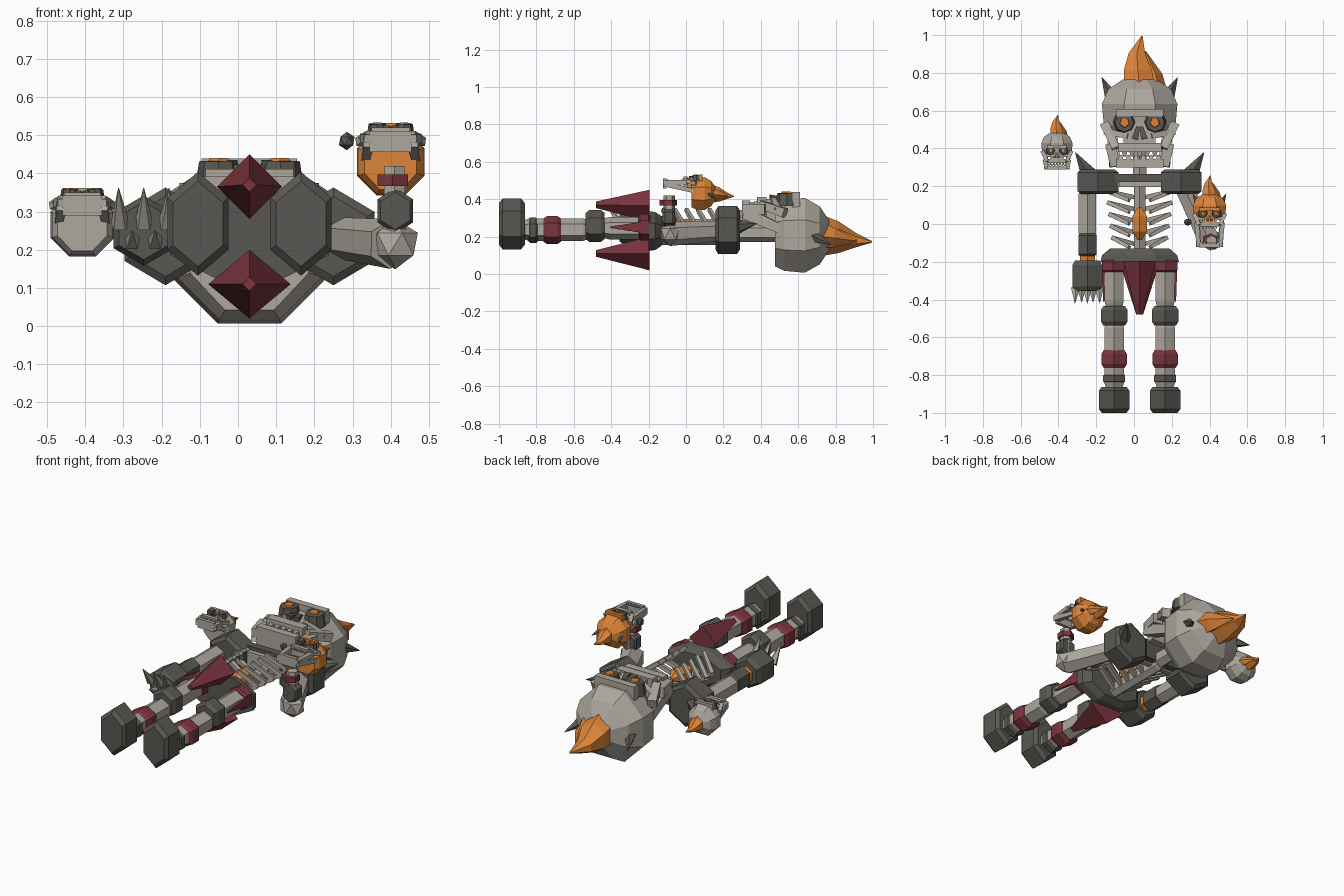
import bpy, bmesh, math
from mathutils import Vector, Matrix

if "Cube" in bpy.data.objects:
    bpy.data.objects.remove(bpy.data.objects["Cube"])

def material(name, rgb):
    m = bpy.data.materials.new(name)
    m.diffuse_color = (*rgb, 1)
    m.use_nodes = True
    m.node_tree.nodes["Principled BSDF"].inputs["Base Color"].default_value = m.diffuse_color
    return m

BONE = material("bone", (0.42, 0.39, 0.34))
IRON = material("dark_iron", (0.10, 0.097, 0.085))
RED = material("dark_red", (0.20, 0.035, 0.048))
FIRE = material("fire_orange", (0.72, 0.23, 0.04))
CX = 0.03  # body centre line

def finish(name, bm, mat, M=None):
    bmesh.ops.recalc_face_normals(bm, faces=bm.faces)
    me = bpy.data.meshes.new(name)
    bm.to_mesh(me)
    bm.free()
    me.materials.append(mat)
    ob = bpy.data.objects.new(name, me)
    bpy.context.collection.objects.link(ob)
    if M is not None:
        ob.matrix_basis = M
    return ob

def loft(name, mat, rings, n=6, phase=0.0, M=None):
    """Rings along y: (y, centre x, centre z, radius x, radius z)."""
    bm = bmesh.new()
    loops = []
    for y, cx, cz, rx, rz in rings:
        loops.append([bm.verts.new((cx + rx * math.sin(phase + 2 * math.pi * i / n), y,
                                    cz + rz * math.cos(phase + 2 * math.pi * i / n))) for i in range(n)])
    for a, b in zip(loops, loops[1:]):
        for i in range(n):
            bm.faces.new((a[i], a[(i + 1) % n], b[(i + 1) % n], b[i]))
    bm.faces.new(loops[0])
    bm.faces.new(loops[-1])
    return finish(name, bm, mat, M)

def hexpad(name, mat, y0, y1, cx, cz, wx, hz, bevel=0.02):
    """Hexagonal block along y with chamfered ends."""
    rx = wx / math.cos(math.pi / 6)
    k = 0.82
    return loft(name, mat, [(y0, cx, cz, rx * k, hz * k), (y0 + bevel, cx, cz, rx, hz),
                            (y1 - bevel, cx, cz, rx, hz), (y1, cx, cz, rx * k, hz * k)])

def bar(name, mat, a, b, r1, r2=None, n=4, M=None):
    """Tapered rod from a to b."""
    a, b = Vector(a), Vector(b)
    r2 = r1 if r2 is None else r2
    bm = bmesh.new()
    bmesh.ops.create_cone(bm, cap_ends=True, segments=n, radius1=r1, radius2=r2, depth=(b - a).length)
    T = Matrix.Translation((a + b) / 2) @ (b - a).to_track_quat('Z', 'Y').to_matrix().to_4x4()
    if n == 4:
        T = T @ Matrix.Rotation(math.pi / 4, 4, 'Z')
    bm.transform(T)
    return finish(name, bm, mat, M)

def box(name, mat, lo, hi, M=None):
    lo, hi = Vector(lo), Vector(hi)
    bm = bmesh.new()
    bmesh.ops.create_cube(bm, size=1)
    bm.transform(Matrix.Translation((lo + hi) / 2) @ Matrix.Diagonal((*(hi - lo), 1)))
    return finish(name, bm, mat, M)

def gem(name, mat, centre, size, sub=1):
    bm = bmesh.new()
    bmesh.ops.create_icosphere(bm, subdivisions=sub, radius=1)
    bm.transform(Matrix.Translation(centre) @ Matrix.Diagonal((*size, 1)))
    return finish(name, bm, mat)

def skull(tag, centre, s, shell=BONE, horns=True, drop=0.0):
    """Burning skull, face up, crown toward +y."""
    M = Matrix.Translation(centre) @ Matrix.Scale(s, 4)
    k = 1 / math.cos(math.pi / 8)
    loft(tag + "cranium", shell, [(y, 0, z, r * k, h * k) for y, z, r, h in
         [(-0.14, 0, 0.155, 0.165), (-0.09, 0, 0.19, 0.19), (0.02, 0, 0.2, 0.2),
          (0.10, 0, 0.165, 0.155), (0.15, 0, 0.09, 0.08)]], 8, math.pi / 8, M)
    box(tag + "brow", shell, (-0.125, -0.045, 0.15), (0.125, -0.005, 0.232), M)
    box(tag + "muzzle", shell, (-0.085, -0.21, 0.06), (0.085, -0.08, 0.195), M)
    box(tag + "upper_jaw", BONE, (-0.115, -0.235, 0.08), (0.115, -0.185, 0.205), M)
    # flame: main tongue and side tongue
    loft(tag + "flame", FIRE, [(0.11, 0.0, 0, 0.095, 0.11), (0.2, -0.01, -0.01, 0.085, 0.085),
         (0.29, -0.015, -0.025, 0.05, 0.04), (0.38, 0.012, -0.035, 0.004, 0.004)], 6, 0, M)
    loft(tag + "flame_side", FIRE, [(0.11, 0.075, 0, 0.065, 0.07), (0.18, 0.06, -0.01, 0.06, 0.055),
         (0.3, 0.03, -0.03, 0.004, 0.004)], 5, 0.4, M)
    # lower jaw and its teeth
    box(tag + "chin", BONE, (-0.125, -0.315 - drop, 0.06), (0.125, -0.272 - drop, 0.185), M)
    for i in range(5):
        x = -0.08 + 0.04 * i
        bar(tag + "upper_tooth", BONE, (x, -0.225, 0.17), (x, -0.258, 0.17), 0.022, 0.011, 4, M)
    for i in range(6):
        x = -0.1 + 0.04 * i
        bar(tag + "lower_tooth", BONE, (x, -0.28 - drop, 0.165), (x, -0.25 - drop, 0.165), 0.022, 0.011, 4, M)
    for sx in (-1, 1):
        bar(tag + "jaw_side", BONE, (sx * 0.15, -0.10, 0.03), (sx * 0.13, -0.3 - drop, 0.12), 0.035, 0.045, 4, M)
        bar(tag + "jaw_front_side", BONE, (sx * 0.155, -0.19, 0.14), (sx * 0.13, -0.31 - drop, 0.14), 0.04, 0.035, 4, M)
        bar(tag + "cheek", BONE, (sx * 0.185, -0.085, 0.12), (sx * 0.125, -0.215, 0.165), 0.035, 0.03, 4, M)
        bar(tag + "cheekbone", BONE, (sx * 0.18, -0.125, 0.13), (sx * 0.06, -0.15, 0.19), 0.025, 0.02, 4, M)
        # eye socket ring with a glowing core
        bar(tag + "eye_socket", IRON, (sx * 0.08, -0.075, 0.16), (sx * 0.082, -0.077, 0.226), 0.062, 0.05, 8, M)
        bar(tag + "eye_glow", FIRE, (sx * 0.08, -0.078, 0.22), (sx * 0.08, -0.078, 0.234), 0.03, 0.025, 5, M)
        bar(tag + "nostril", IRON, (sx * 0.008, -0.10, 0.197), (sx * 0.025, -0.165, 0.2), 0.014, 0.024, 4, M)
        if horns:
            bar(tag + "horn", IRON, (sx * 0.145, 0.05, -0.0), (sx * 0.2, 0.16, -0.05), 0.04, 0.002, 5, M)

skull("head_", (CX, 0.615, 0.207), 1.0)
skull("floating_skull_", (-0.408, 0.42, 0.265), 0.415, horns=False)
skull("held_skull_", (0.4, 0.09, 0.43), 0.44, FIRE, True, 0.17)

# Spine and collar
hexpad("spine", BONE, -0.16, 0.26, CX, 0.2, 0.03, 0.045, 0.01)
hexpad("neck", BONE, 0.24, 0.5, CX, 0.22, 0.035, 0.05, 0.01)
box("collar", IRON, (CX - 0.13, 0.222, 0.2), (CX + 0.13, 0.265, 0.31))
box("upper_chest", BONE, (CX - 0.11, 0.195, 0.19), (CX + 0.11, 0.225, 0.29))

# Ribs: a back half and a front half on each side
for i in range(5):
    y = 0.17 - 0.062 * i
    w = 0.175 - 0.008 * i
    for sx in (-1, 1):
        side = (CX + sx * w, y + 0.005, 0.26)
        bar("back_rib", BONE, (CX, y - 0.035, 0.18), side, 0.016)
        bar("front_rib", BONE, side, (CX + sx * 0.055, y - 0.045, 0.345), 0.016, 0.013)

# Glowing heart
loft("heart_crystal", FIRE, [(-0.085, CX, 0.25, 0.012, 0.012), (-0.04, CX, 0.25, 0.045, 0.045),
                             (0.04, CX, 0.25, 0.045, 0.045), (0.088, CX, 0.25, 0.012, 0.012)])

# Hips
loft("belt", IRON, [(-0.2, CX, 0.23, 0.225, 0.115), (-0.165, CX, 0.23, 0.215, 0.11),
                    (-0.13, CX, 0.23, 0.17, 0.085)], 8, math.pi / 8)

# Front and back cloths
for name, z, rx, rz, tip in (("front_cloth", 0.365, 0.085, 0.085, 0.37), ("back_cloth", 0.11, 0.108, 0.09, 0.11)):
    loft(name, RED, [(-0.48, CX, tip, 0.018, 0.018), (-0.196, CX, z, rx, rz)], 4)

# Legs
for sx in (-1, 1):
    x = CX + sx * 0.135
    hexpad("thigh", BONE, -0.45, -0.19, x, 0.245, 0.05, 0.06, 0.04)
    hexpad("hip_cloth", RED, -0.255, -0.19, x + sx * 0.005, 0.25, 0.06, 0.07, 0.01)
    bar("side_cloth", RED, (x + sx * 0.03, -0.2, 0.25), (x + sx * 0.055, -0.41, 0.25), 0.05, 0.004)
    hexpad("knee", IRON, -0.537, -0.435, x, 0.257, 0.07, 0.085)
    hexpad("shin", BONE, -0.87, -0.52, x, 0.237, 0.052, 0.06, 0.03)
    hexpad("shin_band", RED, -0.762, -0.668, x, 0.235, 0.067, 0.075)
    hexpad("ankle_cuff", IRON, -0.845, -0.79, x, 0.233, 0.058, 0.068, 0.012)
    hexpad("foot", IRON, -1.0, -0.862, x, 0.268, 0.08, 0.136)
    # shoulder pad and spike
    sh = CX + sx * 0.22
    hexpad("shoulder", IRON, 0.158, 0.288, sh, 0.235, 0.108, 0.128, 0.015)
    bar("shoulder_spike", IRON, (sh + sx * 0.045, 0.255, 0.25), (sh + sx * 0.12, 0.378, 0.27), 0.05, 0.002, 5)

# Lowered arm with clawed gauntlet
ax = -0.247
hexpad("upper_arm", BONE, -0.07, 0.18, ax, 0.24, 0.046, 0.055, 0.02)
hexpad("forearm_cuff", IRON, -0.17, -0.05, ax, 0.245, 0.048, 0.065, 0.01)
hexpad("glowing_wrist", FIRE, -0.21, -0.16, ax, 0.245, 0.04, 0.05, 0.005)
hexpad("gauntlet", IRON, -0.355, -0.193, ax, 0.25, 0.079, 0.092, 0.025)
for i in range(3):
    x = ax + (i - 1) * 0.062
    bar("claw", BONE, (x, -0.345, 0.265), (x + (i - 1) * 0.004, -0.42, 0.362), 0.026, 0.001, 5)
for i in range(2):
    bar("lower_claw", BONE, (ax - 0.03 + i * 0.06, -0.345, 0.22), (ax - 0.03 + i * 0.06, -0.415, 0.25), 0.024, 0.001, 5)

# Raised arm carrying the skull
bar("raised_upper_arm", BONE, (0.27, 0.18, 0.23), (0.4, -0.09, 0.215), 0.055, 0.065, 6)
gem("elbow", BONE, (0.412, -0.085, 0.215), (0.066, 0.058, 0.066))
bar("raised_forearm", BONE, (0.41, -0.09, 0.22), (0.41, -0.09, 0.42), 0.035, 0.03, 6)
hexpad("raised_cuff", IRON, -0.125, -0.06, 0.412, 0.302, 0.047, 0.06, 0.012)
bar("wrist_band", RED, (0.405, -0.095, 0.367), (0.405, -0.095, 0.397), 0.046, 0.046, 6)
gem("floating_stone", IRON, (0.285, 0.01, 0.485), (0.023, 0.02, 0.024))
